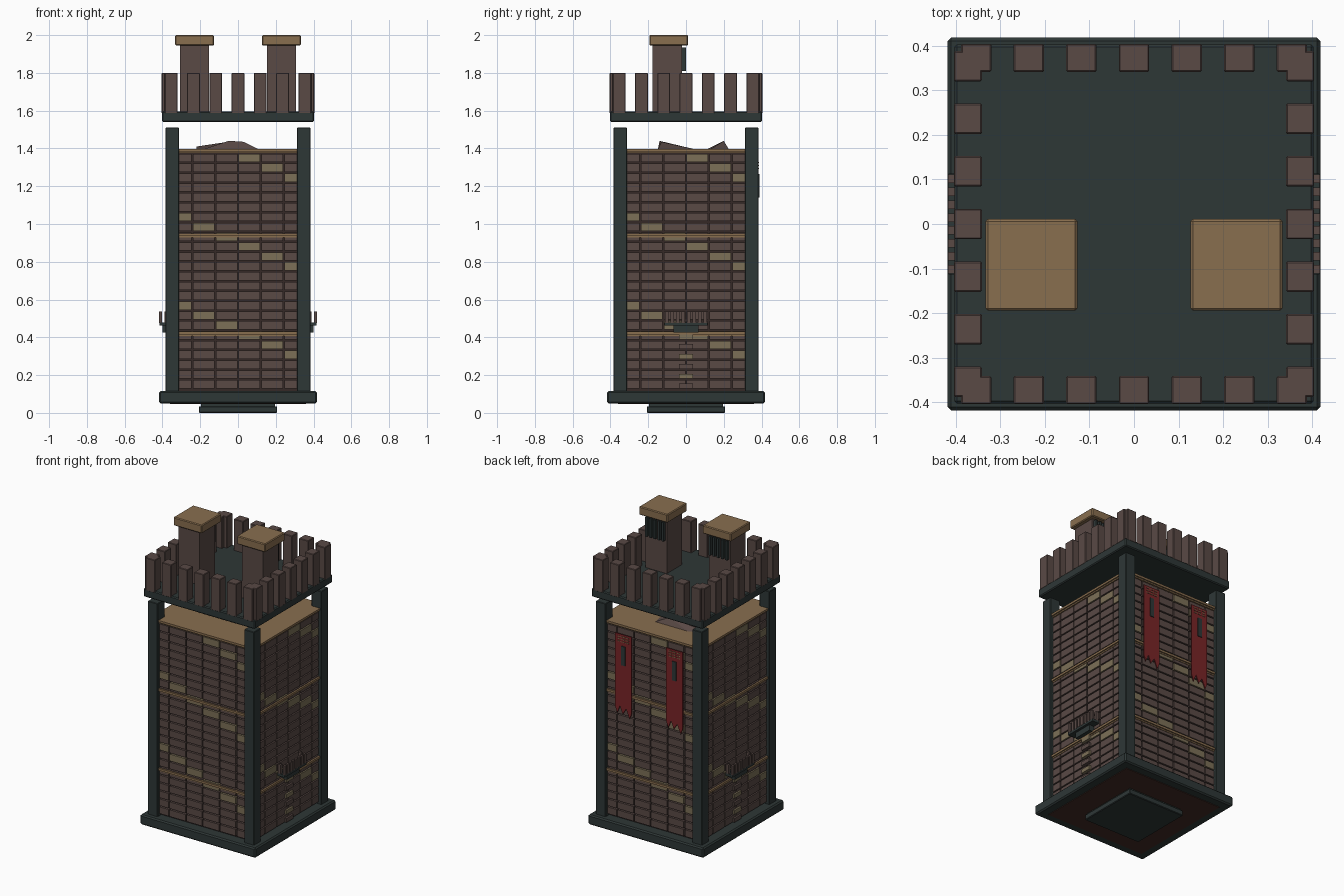
import bpy, bmesh, math
from mathutils import Matrix, Vector

cube = bpy.data.objects.get("Cube")
if cube:
    bpy.data.objects.remove(cube, do_unlink=True)


def material(name, rgb):
    m = bpy.data.materials.new(name)
    m.use_nodes = True
    m.diffuse_color = (*rgb, 1)
    m.node_tree.nodes["Principled BSDF"].inputs["Base Color"].default_value = (*rgb, 1)
    return m


SLATE = material("dark slate", (0.027, 0.038, 0.037))
BRICK = material("brown brick", (0.1, 0.067, 0.06))
PALE = material("pale brick", (0.2, 0.16, 0.095))
WOOD = material("tan wood", (0.25, 0.157, 0.078))
RED = material("banner red", (0.19, 0.018, 0.02))
EARTH = material("dark red brown", (0.055, 0.025, 0.018))
MORTAR = material("dark mortar", (0.035, 0.022, 0.019))


def turn(quarter):
    return Matrix.Rotation(quarter * math.pi / 2, 4, "Z")


def box(bm, xs, ys, zs, rot=Matrix(), mat=0):
    """Add a box given its min and max along each axis, then rotate it."""
    size = [b - a for a, b in (xs, ys, zs)]
    mid = Vector([(a + b) / 2 for a, b in (xs, ys, zs)])
    geo = bmesh.ops.create_cube(
        bm, size=1, matrix=rot @ Matrix.Translation(mid) @ Matrix.Diagonal((*size, 1)))
    for f in {f for v in geo["verts"] for f in v.link_faces}:
        f.material_index = mat


def finish(name, bm, *mats, bevel=0):
    mesh = bpy.data.meshes.new(name)
    bmesh.ops.recalc_face_normals(bm, faces=bm.faces)
    bm.to_mesh(mesh)
    bm.free()
    ob = bpy.data.objects.new(name, mesh)
    bpy.context.collection.objects.link(ob)
    for m in mats:
        mesh.materials.append(m)
    if bevel:
        mod = ob.modifiers.new("bevel", "BEVEL")
        mod.width, mod.segments = bevel, 1
    return ob


def slab(name, half, z0, z1, mat, bevel=0):
    bm = bmesh.new()
    box(bm, (-half, half), (-half, half), (z0, z1))
    return finish(name, bm, mat, bevel=bevel)


# Base, foot and underside
slab("foot", 0.207, 0, 0.035, SLATE, 0.004)
slab("foot_neck", 0.195, 0.035, 0.055, SLATE)
slab("base", 0.418, 0.05, 0.115, SLATE, 0.008)
slab("underside_panel", 0.36, 0.046, 0.055, EARTH)

# Brick walls over a recessed core
slab("wall_core", 0.345, 0.11, 1.38, MORTAR)
bm = bmesh.new()
PITCH_X, PITCH_Z = 0.1215, 0.0521
for side in range(4):
    for row in range(24):
        for col in range(6):
            x = (col - 2.5) * PITCH_X
            z = 0.151 + row * PITCH_Z
            pale = (row + col) % 9 == 8
            box(bm, (x - 0.057, x + 0.057), (-0.365, -0.335),
                (z - 0.022, z + 0.022), turn(side), int(pale))
finish("wall_bricks", bm, BRICK, PALE)

# Corner posts
bm = bmesh.new()
for side in range(4):
    box(bm, (0.313, 0.385), (0.313, 0.385), (0.11, 1.51), turn(side))
finish("corner_posts", bm, SLATE, bevel=0.003)

# Floors that show as bands round the walls
for name, z in (("lower_floor", 0.422), ("middle_floor", 0.942), ("top_floor", 1.39)):
    slab(name, 0.368, z - 0.014, z + 0.008, WOOD)
    slab(name + "_trim", 0.376, z - 0.006, z + 0.008, WOOD)

# Rubble on the top floor
for name, pts in (
    ("front_rubble", ((-0.2, -0.15, 1.39), (0.12, -0.15, 1.39), (-0.2, 0.07, 1.39),
                      (0.1, 0.07, 1.39), (-0.05, -0.14, 1.44), (0.03, -0.13, 1.435))),
    ("back_rubble", ((-0.22, 0.1, 1.39), (0.1, 0.12, 1.39), (-0.2, 0.23, 1.39),
                     (0.08, 0.23, 1.39), (-0.22, 0.18, 1.41), (-0.02, 0.2, 1.44))),
):
    bm = bmesh.new()
    bmesh.ops.convex_hull(bm, input=[bm.verts.new(p) for p in pts])
    finish(name, bm, BRICK)

# Roof platform
slab("roof_platform", 0.403, 1.54, 1.595, SLATE, 0.006)

# Battlements, seven on each side
bm = bmesh.new()
for side in range(4):
    for k in range(-3, 4):
        x = k * 0.118
        box(bm, (x - 0.034, x + 0.034), (-0.404, -0.341), (1.585, 1.8), turn(side))
finish("battlements", bm, BRICK, bevel=0.003)

# Chimneys with caps and rear bars
for name, cx in (("left", 0.23), ("right", -0.23)):
    bm = bmesh.new()
    box(bm, (cx - 0.077, cx + 0.077), (-0.178, -0.02), (1.59, 1.95))
    finish(name + "_chimney", bm, BRICK)
    bm = bmesh.new()
    box(bm, (cx - 0.103, cx + 0.103), (-0.194, 0.011), (1.945, 2.0))
    finish(name + "_chimney_cap", bm, WOOD, bevel=0.005)
    bm = bmesh.new()
    for k in range(-2, 3):
        x = cx + k * 0.03
        box(bm, (x - 0.007, x + 0.007), (-0.022, 0.001), (1.81, 1.935))
    finish(name + "_chimney_bars", bm, SLATE)

# Side balconies with pickets and climbing steps
for name, q in (("left", 0), ("right", 2)):
    rot = turn(q)
    bm = bmesh.new()
    box(bm, (0.36, 0.4), (-0.065, 0.065), (0.425, 0.468), rot)
    box(bm, (0.36, 0.416), (-0.113, 0.113), (0.462, 0.478), rot)
    finish(name + "_balcony", bm, SLATE)
    bm = bmesh.new()
    for k in range(8):
        y = (k - 3.5) * 0.029
        box(bm, (0.402, 0.417), (y - 0.0095, y + 0.0095), (0.476, 0.538), rot)
    for y in (-0.104, 0.104):
        box(bm, (0.37, 0.388), (y - 0.008, y + 0.008), (0.476, 0.538), rot)
    finish(name + "_balcony_pickets", bm, BRICK)
    bm = bmesh.new()
    for k in range(6):
        z = 0.135 + k * PITCH_Z
        box(bm, (0.36, 0.377), (-0.036, 0.036), (z - 0.006, z + 0.02), rot, k % 2)
    finish(name + "_balcony_steps", bm, BRICK, PALE)

# Torn banners on the back wall, with slit and trim
TEARS = ((-0.06, 0.84), (-0.045, 0.8), (-0.02, 0.86), (0.005, 0.82),
         (0.025, 0.87), (0.045, 0.82), (0.06, 0.86))
for name, cx in (("left", 0.185), ("right", -0.185)):
    bm = bmesh.new()
    outline = [(-0.06, 1.34)] + list(TEARS) + [(0.06, 1.34)]
    face = bm.faces.new([bm.verts.new((cx + x, 0.378, z)) for x, z in outline])
    ext = bmesh.ops.extrude_face_region(bm, geom=[face])
    moved = [v for v in ext["geom"] if isinstance(v, bmesh.types.BMVert)]
    bmesh.ops.translate(bm, verts=moved, vec=(0, 0.006, 0))
    finish(name + "_banner", bm, RED)
    bm = bmesh.new()
    box(bm, (cx - 0.014, cx + 0.014), (0.38, 0.389), (1.14, 1.265))
    finish(name + "_banner_slit", bm, SLATE)
    bm = bmesh.new()
    for row in range(3):
        z = 1.325 - row * 0.016
        for k in range(-1, 2):
            x = cx + k * 0.03
            box(bm, (x - 0.011, x + 0.011), (0.38, 0.387), (z - 0.0025, z + 0.0025))
    finish(name + "_banner_trim", bm, WOOD)
